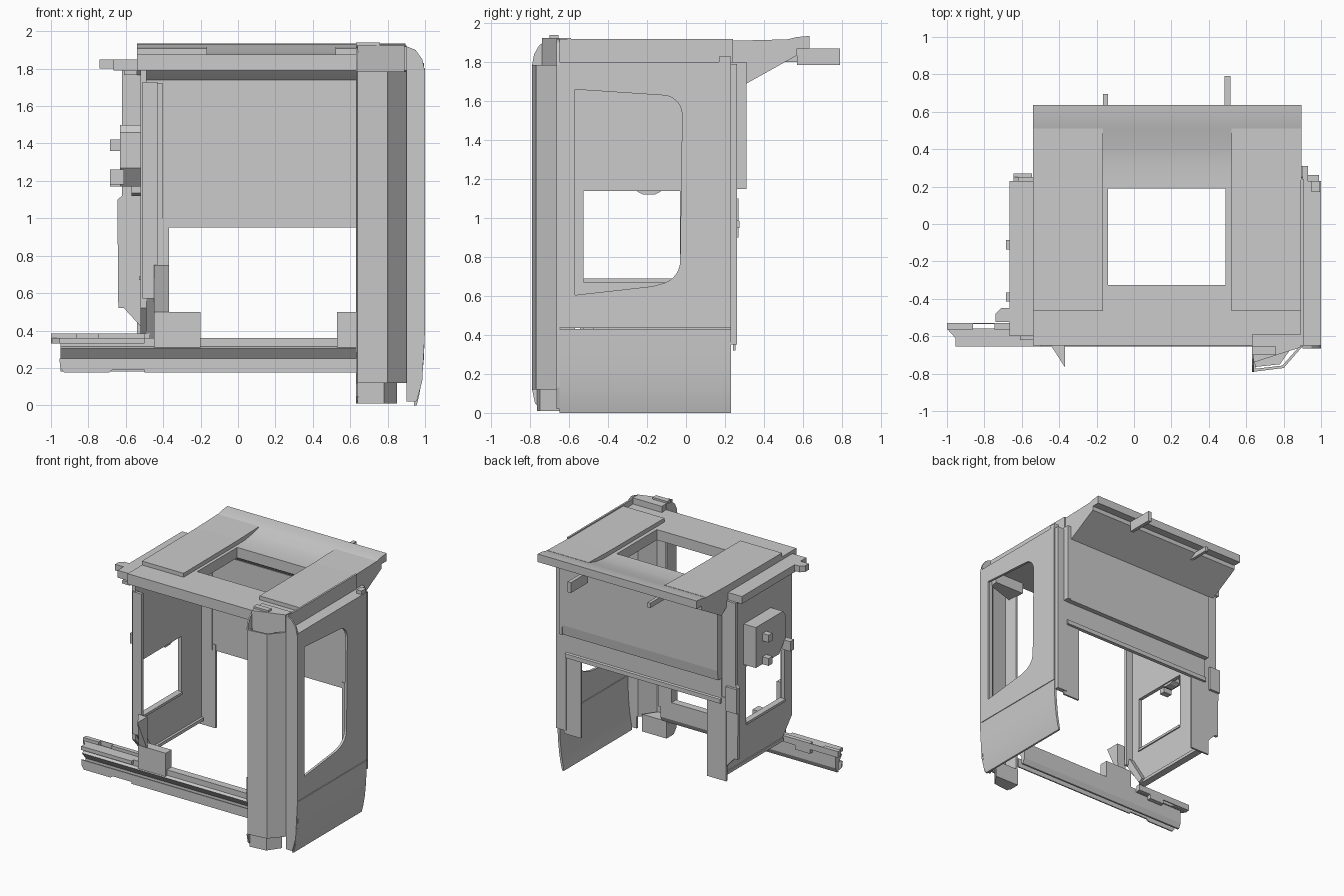
import bpy, bmesh, math

if "Cube" in bpy.data.objects:
    bpy.data.objects.remove(bpy.data.objects["Cube"])

grey = bpy.data.materials.new("body_grey")
grey.diffuse_color = (0.6, 0.6, 0.6, 1)
grey.use_nodes = True
grey.node_tree.nodes["Principled BSDF"].inputs["Base Color"].default_value = grey.diffuse_color

# 2D profile -> 3D point, with the extrusion running along one axis
PLACE = {'x': lambda p, d: (d, p[0], p[1]),
         'y': lambda p, d: (p[0], d, p[1]),
         'z': lambda p, d: (p[0], p[1], d)}


def finish(name, bm, smooth=False):
    bmesh.ops.recalc_face_normals(bm, faces=bm.faces[:])
    me = bpy.data.meshes.new(name)
    bm.to_mesh(me)
    bm.free()
    me.materials.append(grey)
    ob = bpy.data.objects.new(name, me)
    bpy.context.collection.objects.link(ob)
    if smooth:
        bpy.ops.object.select_all(action='DESELECT')
        bpy.context.view_layer.objects.active = ob
        ob.select_set(True)
        bpy.ops.object.shade_smooth_by_angle(angle=math.radians(25))
    return ob


def prism(name, axis, a, b, pts, hole=None, smooth=False):
    """Extrude a closed profile (with an optional hole) from a to b."""
    bm = bmesh.new()
    if hole:
        for loop in (pts, hole):
            vs = [bm.verts.new(PLACE[axis](p, a)) for p in loop]
            for i, v in enumerate(vs):
                bm.edges.new((v, vs[(i + 1) % len(vs)]))
        bmesh.ops.triangle_fill(bm, edges=bm.edges[:], use_beauty=True)
    else:
        bm.faces.new([bm.verts.new(PLACE[axis](p, a)) for p in pts])
    ext = bmesh.ops.extrude_face_region(bm, geom=bm.faces[:], use_keep_orig=True)
    shift = PLACE[axis]((0, 0), b - a)
    bmesh.ops.translate(bm, vec=shift, verts=[g for g in ext['geom'] if isinstance(g, bmesh.types.BMVert)])
    return finish(name, bm, smooth)


def rect(u0, u1, v0, v1):
    return [(u0, v0), (u1, v0), (u1, v1), (u0, v1)]


def box(name, x0, x1, y0, y1, z0, z1):
    return prism(name, 'z', z0, z1, rect(x0, x1, y0, y1))


def loft(name, plan, rings, back):
    """Stack a plan outline; each ring (z, f) squeezes its depth towards y = back."""
    bm = bmesh.new()
    rows = [[bm.verts.new((x, back + (y - back) * f, z)) for x, y in plan] for z, f in rings]
    n = len(plan)
    for r0, r1 in zip(rows, rows[1:]):
        for i in range(n):
            j = (i + 1) % n
            bm.faces.new((r0[i], r0[j], r1[j], r1[i]))
    bm.faces.new(rows[0])
    bm.faces.new(rows[-1])
    return finish(name, bm)


def arc(cu, cv, r, a0, a1, n=6):
    return [(cu + r * math.cos(math.radians(a0 + (a1 - a0) * i / n)),
             cv + r * math.sin(math.radians(a0 + (a1 - a0) * i / n))) for i in range(n + 1)]


# Right wall: flat middle with window, curved lower skirt and flat top ledge
window = [(-.57, .605), (-.17, .65)] + arc(-.15, .78, .12, -70, 0) + arc(-.12, 1.53, .1, 0, 85) + [(-.57, 1.66)]
prism("right_wall", 'x', .98, 1.0, rect(-.65, .23, .435, 1.785), window)
prism("right_skirt", 'y', -.65, .23,
      [(.955, 0), (.968, .05), (.982, .13), (.994, .25), (1, .43),
       (.98, .43), (.974, .25), (.962, .13), (.95, .06), (.94, 0)], smooth=True)
box("right_top_ledge", .9, 1.0, -.65, .23, 1.785, 1.80)
box("roof_side_trim", .89, .905, -.65, .24, 1.79, 1.918)
prism("right_wall_front_flange", 'y', -.665, -.65,
      [(.9, .02), (.955, .02), (.985, .13), (1, .4), (1, 1.785), (.985, 1.85), (.95, 1.9), (.9, 1.92)])
box("right_rear_hinge_post", .9, .93, .23, .31, 1.15, 1.8)
box("right_rear_post", .9, .99, .225, .262, .35, 1.79)
box("right_rear_plate", .77, .92, .24, .255, .32, 1.0)
box("right_gutter_stop", .95, .995, .17, .23, 1.8, 1.83)

# Front right pillar: folded sheet with set-back head and foot
prism("front_right_pillar", 'z', .12, 1.785,
      [(.63, -.655), (.638, -.79), (.80, -.77), (.905, -.65), (.888, -.65), (.793, -.757), (.65, -.774), (.642, -.655)])
prism("pillar_head", 'z', 1.70, 1.925, [(.63, -.59), (.9, -.59), (.89, -.66), (.64, -.74)])
prism("pillar_foot", 'z', .01, .15, [(.63, -.65), (.64, -.765), (.78, -.75), (.85, -.65)])
prism("pillar_head_rib", 'x', .63, .642,
      [(-.65, 1.785), (-.79, 1.785), (-.78, 1.84), (-.755, 1.885), (-.72, 1.912), (-.65, 1.922)])
prism("pillar_foot_rib", 'x', .63, .642, [(-.65, .12), (-.79, .12), (-.775, .05), (-.74, .01), (-.65, .01)])
box("pillar_cap_nub", .63, .76, -.70, -.655, 1.92, 1.94)

# Roof with hatch opening, raised side slabs and rear overhang
prism("roof", 'z', 1.79, 1.875, rect(-.54, .9, -.65, .23), rect(-.14, .49, -.325, .19))
for side, x0, x1 in (("left", -.54, -.165), ("right", .52, .895)):
    prism(side + "_roof_slab", 'x', x0, x1, [(-.465, 1.87), (.51, 1.87), (.51, 1.917), (.24, 1.91), (-.465, 1.907)])
prism("rear_overhang", 'x', -.54, .895,
      [(.2, 1.79), (.25, 1.74), (.31, 1.69), (.57, 1.835), (.57, 1.87), (.635, 1.87),
       (.635, 1.935), (.57, 1.929), (.51, 1.915), (.42, 1.89), (.32, 1.876), (.23, 1.875)], smooth=True)
prism("right_rear_fin", 'x', .485, .515, [(.57, 1.785), (.79, 1.785), (.79, 1.87), (.57, 1.87)])
box("left_rear_fin", -.165, -.14, .5, .695, 1.80, 1.84)
box("left_gutter", -.665, -.54, -.6, .23, 1.79, 1.85)
prism("gutter_corner", 'z', 1.80, 1.85,
      [(-.74, -.525), (-.54, -.525), (-.54, -.45), (-.71, -.45), (-.74, -.48)])
box("left_gutter_lip", -.61, -.54, -.62, .23, 1.765, 1.79)

# Rear panel: thick upper part stepping in to a thin lower strip
prism("rear_panel", 'x', -.5, .9,
      [(.245, .95), (.275, .95), (.275, .985), (.26, .99), (.26, 1.15), (.30, 1.15), (.31, 1.23), (.31, 1.69), (.25, 1.74), (.245, 1.74)])

# Left wall with window opening, posts and flanges
prism("left_wall", 'x', -.52, -.49,
      [(-.48, .36), (.23, .36), (.23, 1.79), (-.62, 1.79), (-.62, .52)], rect(-.525, -.03, .69, 1.14))
box("left_front_post", -.51, -.43, -.63, -.605, .57, 1.73)
box("left_window_sill", -.53, -.48, -.525, -.03, .67, .69)
box("left_rear_post", -.54, -.40, .235, .25, .95, 1.72)
prism("left_rear_flange", 'y', .225, .25,
      [(-.5, .4), (-.61, .52), (-.64, .52), (-.645, 1.1), (-.62, 1.12), (-.62, 1.79), (-.5, 1.79)])
box("left_rear_plate", -.54, -.37, .24, .255, .32, 1.0)
box("left_rear_hinge", -.645, -.545, .23, .27, .9, 1.1)
prism("left_bottom_rail", 'x', -.53, -.47, [(-.5, .36), (.23, .36), (.23, .385), (-.5, .385)])
prism("left_front_gusset", 'x', -.5, -.45, [(-.62, .57), (-.48, .36), (-.44, .38), (-.59, .62)])
loft("front_left_deflector", [(-.45, -.64), (-.37, -.765), (-.37, -.64)], [(.5, .1), (.75, 1)], -.635)

# Equipment box outside the left wall, with knobs and a lamp
prism("side_box", 'x', -.63, -.51, [(-.38, 1.27), (-.30, 1.17), (0, 1.17), (0, 1.5), (-.35, 1.5), (-.38, 1.46)])
for i, (y, z0, z1) in enumerate(((-.11, 1.36, 1.42), (-.11, 1.17, 1.23), (-.39, 1.18, 1.26))):
    box("side_box_knob_%d" % i, -.685, -.61, y - .025, y + .025, z0, z1)
prism("inner_lamp", 'x', -.57, -.5, [(-.25, 1.17), (-.25, 1.135), (-.22, 1.12), (-.16, 1.12), (-.13, 1.135), (-.13, 1.17)])

# Front cross beam and step
prism("front_beam", 'x', -.95, .63,
      [(-.57, .36), (-.63, .36), (-.63, .315), (-.655, .305), (-.605, .245), (-.605, .18), (-.59, .18), (-.57, .22)])
prism("beam_lower_strip", 'y', -.655, -.645,
      [(-.95, .20), (-.93, .175), (-.69, .175), (-.67, .19), (-.5, .19), (-.5, .175), (.63, .175), (.63, .25), (-.955, .25)])
prism("step_front_edge", 'z', .33, .36, [(-1, -.56), (-.955, -.61), (-.955, -.655), (-.5, -.655), (-.5, -.56)])
for i, (x0, x1) in enumerate(((-1, -.86), (-.745, -.5))):
    box("step_rear_rail_%d" % i, x0, x1, -.565, -.53, .335, .385)
box("step_rail_edge", -.86, -.745, -.535, -.53, .335, .385)
box("step_bracket", -.745, -.61, -.565, -.53, .30, .36)
box("beam_left_block", -.45, -.2, -.645, -.57, .3, .5)
box("beam_right_block", .53, .65, -.645, -.57, .3, .5)
